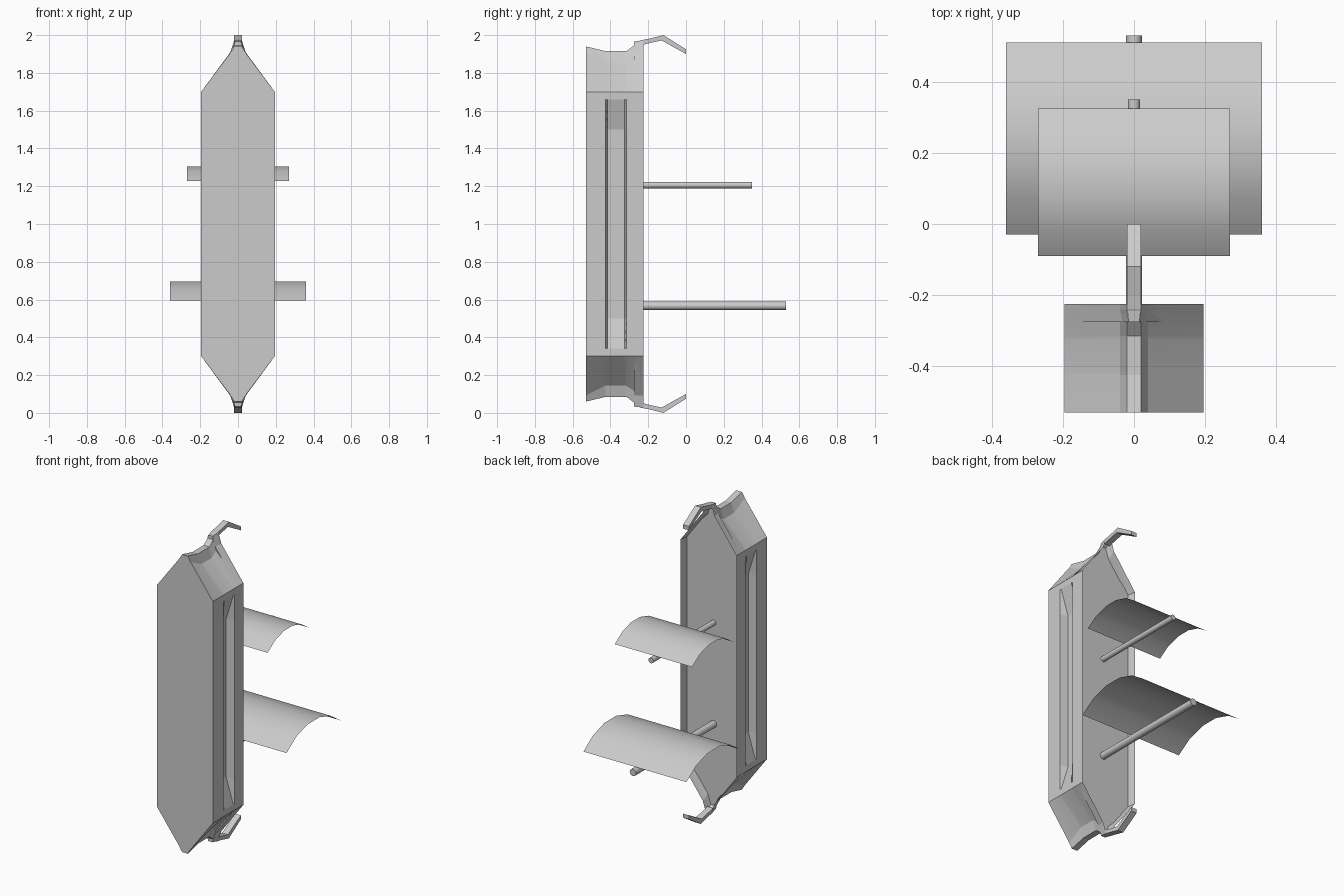
import bpy, bmesh, math

if "Cube" in bpy.data.objects:
    bpy.data.objects.remove(bpy.data.objects["Cube"])


def finish(bm, name):
    bmesh.ops.recalc_face_normals(bm, faces=bm.faces[:])
    me = bpy.data.meshes.new(name)
    bm.to_mesh(me)
    bm.free()
    ob = bpy.data.objects.new(name, me)
    bpy.context.collection.objects.link(ob)
    return ob


# Shield body: lofted along y. Each station: y, tip z, flare z, side x in groove
STATIONS = [(-0.53, 0.06, 0.093, 0.195), (-0.425, 0.085, 0.145, 0.195),
            (-0.415, 0.085, 0.146, 0.145), (-0.325, 0.085, 0.146, 0.145),
            (-0.315, 0.085, 0.143, 0.195), (-0.24, 0.027, 0.095, 0.195),
            (-0.225, 0.027, 0.09, 0.195)]


def ring(y, tip, flare, gx):
    quarter = [(0.02, tip), (0.04, flare), (0.195, 0.3), (0.195, 0.34), (gx, 0.5)]
    right = quarter + [(x, 2 - z) for x, z in reversed(quarter)]
    return [(x, y, z) for x, z in right + [(-x, z) for x, z in reversed(right)]]


bm = bmesh.new()
rings = [[bm.verts.new(p) for p in ring(*s)] for s in STATIONS]
n = len(rings[0])
for a, b in zip(rings, rings[1:]):
    for i in range(n):
        j = (i + 1) % n
        f = bm.faces.new((a[i], a[j], b[j], b[i]))
        f.smooth = i in (1, 7, 11, 17)      # scooped slopes are smooth
bm.faces.new(rings[0])
back = bm.faces.new(rings[-1])
bmesh.ops.recalc_face_normals(bm, faces=bm.faces[:])
# Recessed back panel with a thin rim
bmesh.ops.inset_individual(bm, faces=[back], thickness=0.008, depth=0)
bmesh.ops.translate(bm, verts=back.verts[:], vec=(0, -0.05, 0))
finish(bm, "shield_body")

# Bent end hooks, top and mirrored at the bottom
HOOK = [(-0.24, 1.973), (-0.20, 1.98), (-0.12, 2.0), (0, 1.925), (0, 1.9),
        (-0.13, 1.972), (-0.225, 1.95), (-0.24, 1.945)]
for name, mirror in (("top_hook", False), ("bottom_hook", True)):
    bm = bmesh.new()
    sides = [[bm.verts.new((x, y, 2 - z if mirror else z)) for y, z in HOOK]
             for x in (-0.02, 0.02)]
    for s in sides:
        bm.faces.new(s)
    for i in range(len(HOOK)):
        j = (i + 1) % len(HOOK)
        bm.faces.new((sides[0][i], sides[0][j], sides[1][j], sides[1][i]))
    finish(bm, name)


# Curved rest sheets (five-segment arcs)
def sheet(name, half, y0, y1, z0, rise):
    c, h = (y0 + y1) / 2, (y1 - y0) / 2
    r = (h * h + rise * rise) / (2 * rise)
    t = math.asin(h / r)
    bm = bmesh.new()
    prev = None
    for k in range(6):
        a = -t + 2 * t * k / 5
        y, z = c + r * math.sin(a), z0 + rise - r + r * math.cos(a)
        cur = [bm.verts.new((x, y, z)) for x in (-half, half)]
        if prev:
            f = bm.faces.new((prev[0], prev[1], cur[1], cur[0]))
            f.smooth = True
        prev = cur
    finish(bm, name)


sheet("upper_arm_pad", 0.27, -0.09, 0.325, 1.228, 0.079)
sheet("lower_arm_pad", 0.36, -0.03, 0.51, 0.596, 0.105)


# Support rods
def rod(name, r, y1, z):
    y0 = -0.28
    bpy.ops.mesh.primitive_cylinder_add(vertices=16, radius=r, depth=y1 - y0,
                                        location=(0, (y0 + y1) / 2, z),
                                        rotation=(math.pi / 2, 0, 0))
    bpy.context.object.name = name
    bpy.ops.object.shade_smooth_by_angle(angle=math.radians(35))


rod("upper_rod", 0.017, 0.35, 1.206)
rod("lower_rod", 0.022, 0.53, 0.567)
